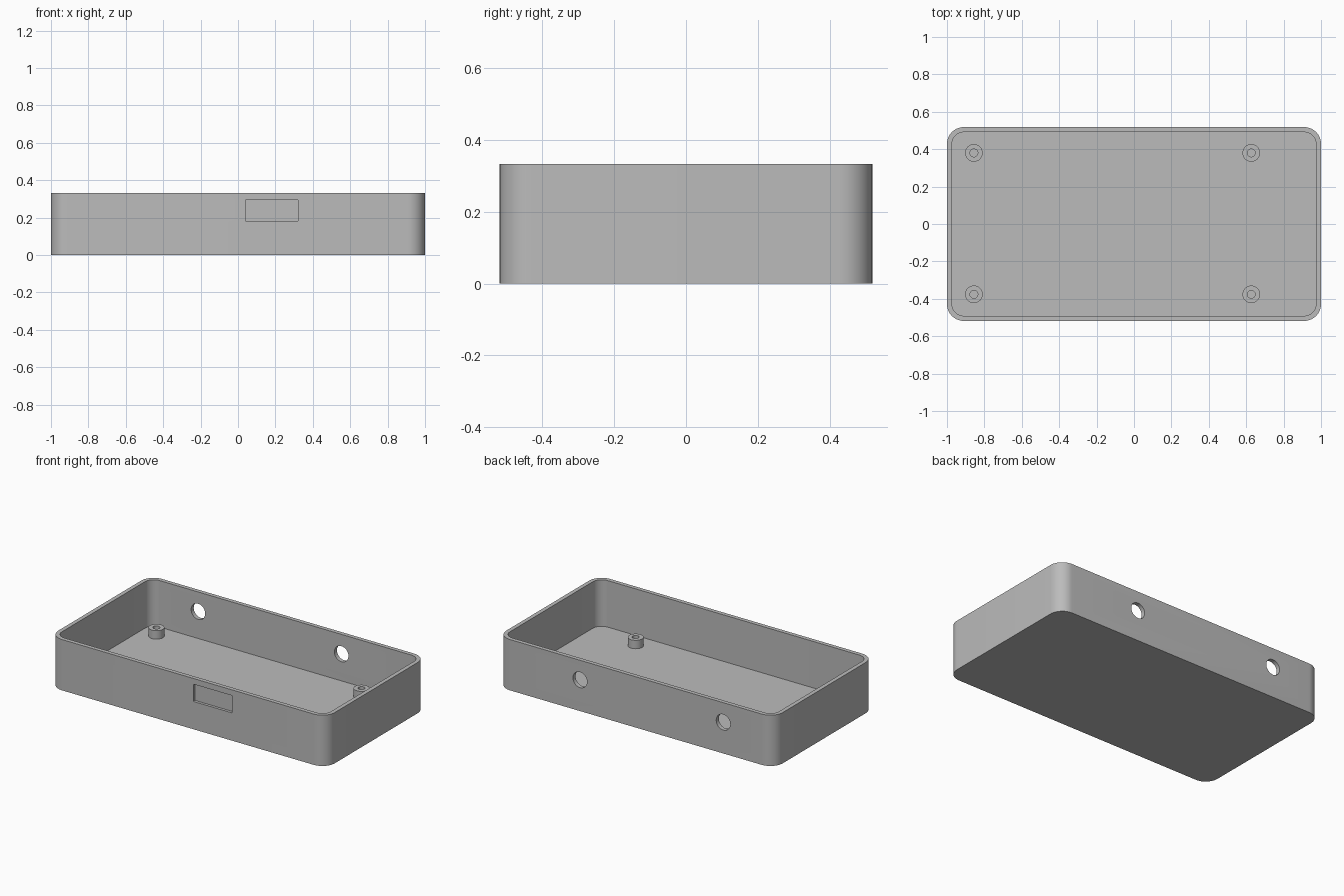
import bpy
import bmesh
from math import cos, sin, pi
from mathutils import Matrix

cube = bpy.data.objects.get("Cube")
if cube:
    bpy.data.objects.remove(cube)

LENGTH, DEPTH, HEIGHT = 2.0, 1.036, 0.332
WALL, CORNER = 0.027, 0.09
FLOOR = 0.028

grey = bpy.data.materials.new("plain grey")
grey.use_nodes = True
grey.diffuse_color = (0.5, 0.5, 0.5, 1)
grey.node_tree.nodes["Principled BSDF"].inputs["Base Color"].default_value = (0.5, 0.5, 0.5, 1)


def add_object(name, bm):
    bmesh.ops.recalc_face_normals(bm, faces=bm.faces)
    mesh = bpy.data.meshes.new(name)
    bm.to_mesh(mesh)
    bm.free()
    mesh.materials.append(grey)
    obj = bpy.data.objects.new(name, mesh)
    bpy.context.collection.objects.link(obj)
    return obj


def activate(obj):
    bpy.ops.object.select_all(action='DESELECT')
    obj.select_set(True)
    bpy.context.view_layer.objects.active = obj


def rounded_ring(inset, z, steps=12):
    """Points of a rounded rectangle, inset from the outer outline."""
    radius = CORNER - inset
    points = []
    for quarter, (sx, sy) in enumerate([(1, 1), (-1, 1), (-1, -1), (1, -1)]):
        for i in range(steps + 1):
            a = (quarter + i / steps) * pi / 2
            points.append((sx * (LENGTH / 2 - CORNER) + radius * cos(a),
                           sy * (DEPTH / 2 - CORNER) + radius * sin(a), z))
    return points


def circle_ring(radius, z, steps=32):
    return [(radius * cos(2 * pi * i / steps), radius * sin(2 * pi * i / steps), z)
            for i in range(steps)]


def skin(name, rings):
    """Join consecutive rings with quads and cap both ends."""
    bm = bmesh.new()
    loops = [[bm.verts.new(p) for p in ring] for ring in rings]
    for a, b in zip(loops, loops[1:]):
        for i in range(len(a)):
            j = (i + 1) % len(a)
            bm.faces.new((a[i], a[j], b[j], b[i]))
    bm.faces.new(loops[0])
    bm.faces.new(loops[-1])
    return add_object(name, bm)


def cut(target, cutter):
    mod = target.modifiers.new("cut", 'BOOLEAN')
    mod.operation = 'DIFFERENCE'
    mod.solver = 'EXACT'
    mod.object = cutter
    activate(target)
    bpy.ops.object.modifier_apply(modifier=mod.name)
    bpy.data.objects.remove(cutter)


# Open tray: outer shell, rim, inner walls and floor
tray = skin("tray", [rounded_ring(0, 0), rounded_ring(0, HEIGHT),
                     rounded_ring(WALL, HEIGHT), rounded_ring(WALL, FLOOR)])

# Shallow rectangular recess in the front wall
bm = bmesh.new()
bmesh.ops.create_cube(bm, size=1)
bmesh.ops.scale(bm, vec=(0.28, 0.036, 0.113), verts=bm.verts)
bmesh.ops.translate(bm, vec=(0.18, -DEPTH / 2, 0.238), verts=bm.verts)
cut(tray, add_object("recess_cutter", bm))

# Two round holes through the back wall
for x in (-0.632, 0.404):
    bm = bmesh.new()
    bmesh.ops.create_cone(bm, cap_ends=True, segments=40, radius1=0.051, radius2=0.051,
                          depth=0.15, matrix=Matrix.Translation((x, DEPTH / 2, 0.204))
                          @ Matrix.Rotation(pi / 2, 4, 'X'))
    cut(tray, add_object("hole_cutter", bm))

parts = [tray]

# Four hollow screw posts on the floor
for side, x in (("right", -0.856), ("left", 0.627)):
    for end, y in (("front", -0.376), ("back", 0.38)):
        post = skin(f"{end}_{side}_screw_post",
                    [circle_ring(0.047, FLOOR - 0.004), circle_ring(0.047, 0.083),
                     circle_ring(0.021, 0.083), circle_ring(0.021, FLOOR + 0.001)])
        post.location = (x, y, 0)
        parts.append(post)

for part in parts:
    activate(part)
    bpy.ops.object.shade_smooth_by_angle()
